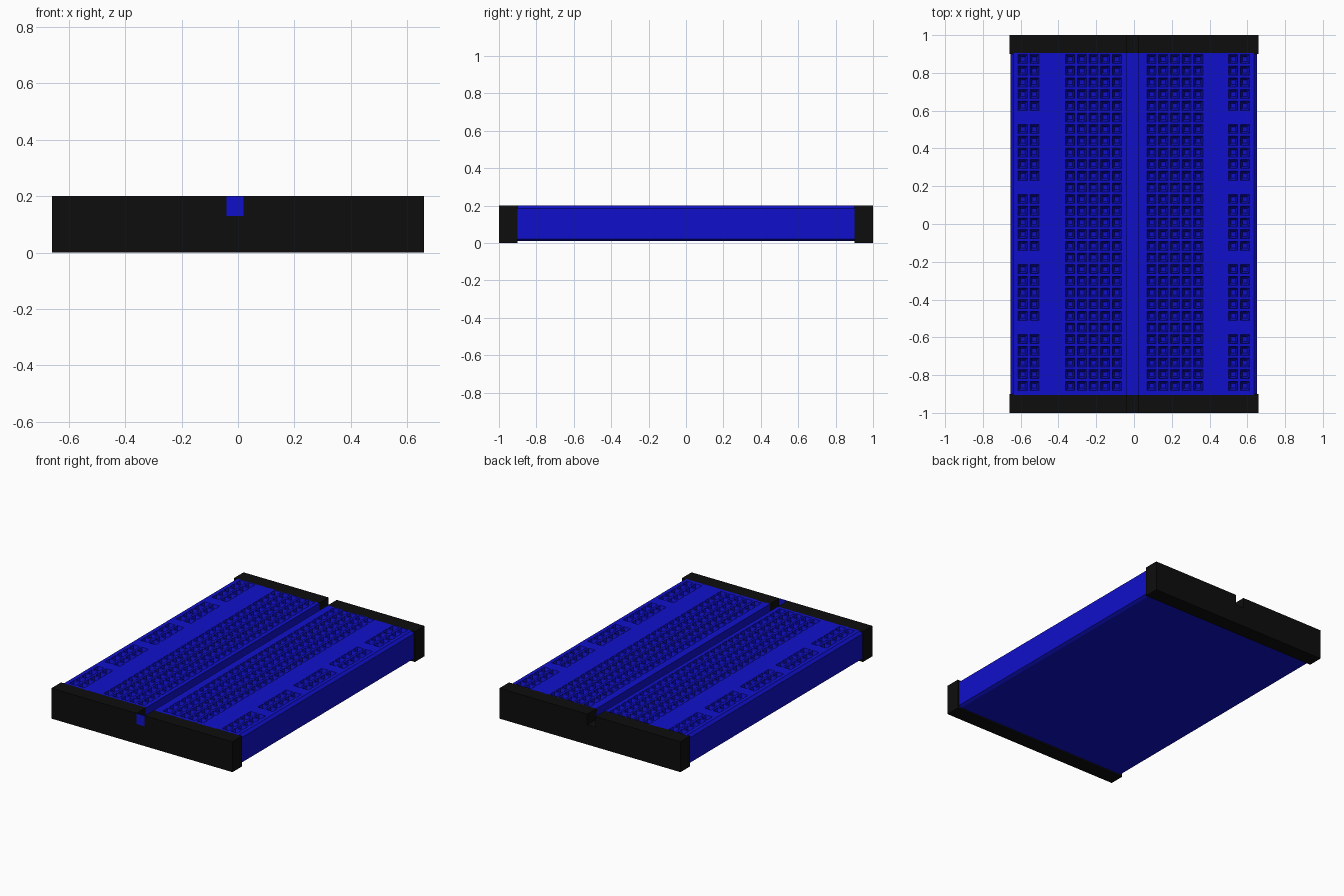
import bpy, bmesh

if "Cube" in bpy.data.objects:
    bpy.data.objects.remove(bpy.data.objects["Cube"])

PITCH, HALF = 0.0618, 0.024      # hole spacing and half size
TOP, GROOVE_Z = 0.2, 0.13
GL, GR = -0.04, 0.02             # centre groove edges


def material(name, rgb):
    m = bpy.data.materials.new(name)
    m.diffuse_color = (*rgb, 1)
    m.use_nodes = True
    m.node_tree.nodes["Principled BSDF"].inputs["Base Color"].default_value = m.diffuse_color
    return m


def finish(bm, name, mat):
    bmesh.ops.recalc_face_normals(bm, faces=bm.faces)
    me = bpy.data.meshes.new(name)
    bm.to_mesh(me)
    bm.free()
    me.materials.append(mat)
    ob = bpy.data.objects.new(name, me)
    bpy.context.collection.objects.link(ob)
    return ob


def loft(section, ys):
    """Closed (x, z) section swept along y; returns bmesh and side faces by (section, row)."""
    bm = bmesh.new()
    rings = [[bm.verts.new((x, y, z)) for x, z in section] for y in ys]
    n, cells = len(section), {}
    for j in range(len(ys) - 1):
        for i in range(n):
            k = (i + 1) % n
            cells[i, j] = bm.faces.new((rings[j][i], rings[j][k], rings[j + 1][k], rings[j + 1][i]))
    bm.faces.new(rings[0])
    bm.faces.new(rings[-1])
    return bm, cells


blue = material("blue_plastic", (0.005, 0.005, 0.6))
black = material("black_plastic", (0.004, 0.004, 0.004))

# Hole layout: two outer rails and two five-hole banks
rails = [-0.589, -0.527, 0.525, 0.587]
left_bank = [-0.338 + PITCH * i for i in range(5)]
right_bank = [0.093 + PITCH * i for i in range(5)]
rows = [-0.857 + PITCH * i for i in range(29)]

# Body section with chamfered edges, hole edges and centre groove
section = [(-0.635, 0.01), (-0.655, 0.02), (-0.655, 0.185), (-0.638, TOP)]
bank_cols, rail_cols = [], []
for x in rails[:2] + left_bank + [None] + right_bank + rails[2:]:
    if x is None:
        section += [(GL, TOP), (GL, GROOVE_Z), (GR, GROOVE_Z), (GR, TOP)]
    else:
        (rail_cols if x in rails else bank_cols).append(len(section))
        section += [(x - HALF, TOP), (x + HALF, TOP)]
section += [(0.635, TOP), (0.652, 0.185), (0.652, 0.02), (0.632, 0.01)]
ys = [-0.905] + [y + s for y in rows for s in (-HALF, HALF)] + [0.905]
bm, cells = loft(section, ys)

# Sink every hole: tapered mouth with a flat floor
holes = [cells[i, 2 * r + 1] for r in range(29)
         for i in bank_cols + (rail_cols if r % 6 != 5 else [])]
for f in bmesh.ops.extrude_discrete_faces(bm, faces=holes)["faces"]:
    c = f.calc_center_median()
    for v in f.verts:
        v.co.x = c.x + (v.co.x - c.x) * 0.5
        v.co.y = c.y + (v.co.y - c.y) * 0.5
        v.co.z = TOP - 0.045
finish(bm, "breadboard_body", blue)

# End caps with the groove notch
cap = [(-0.66, 0), (0.66, 0), (0.66, TOP), (GR, TOP), (GR, GROOVE_Z),
       (GL, GROOVE_Z), (GL, TOP), (-0.66, TOP)]
for name, y0, y1 in (("front_end_cap", -1, -0.9), ("back_end_cap", 0.9, 1)):
    finish(loft(cap, (y0, y1))[0], name, black)

# Thin panel closing the groove at the front
panel = [(GL, GROOVE_Z), (GR, GROOVE_Z), (GR, TOP), (GL, TOP)]
finish(loft(panel, (-1, -0.998))[0], "groove_front_panel", blue)
